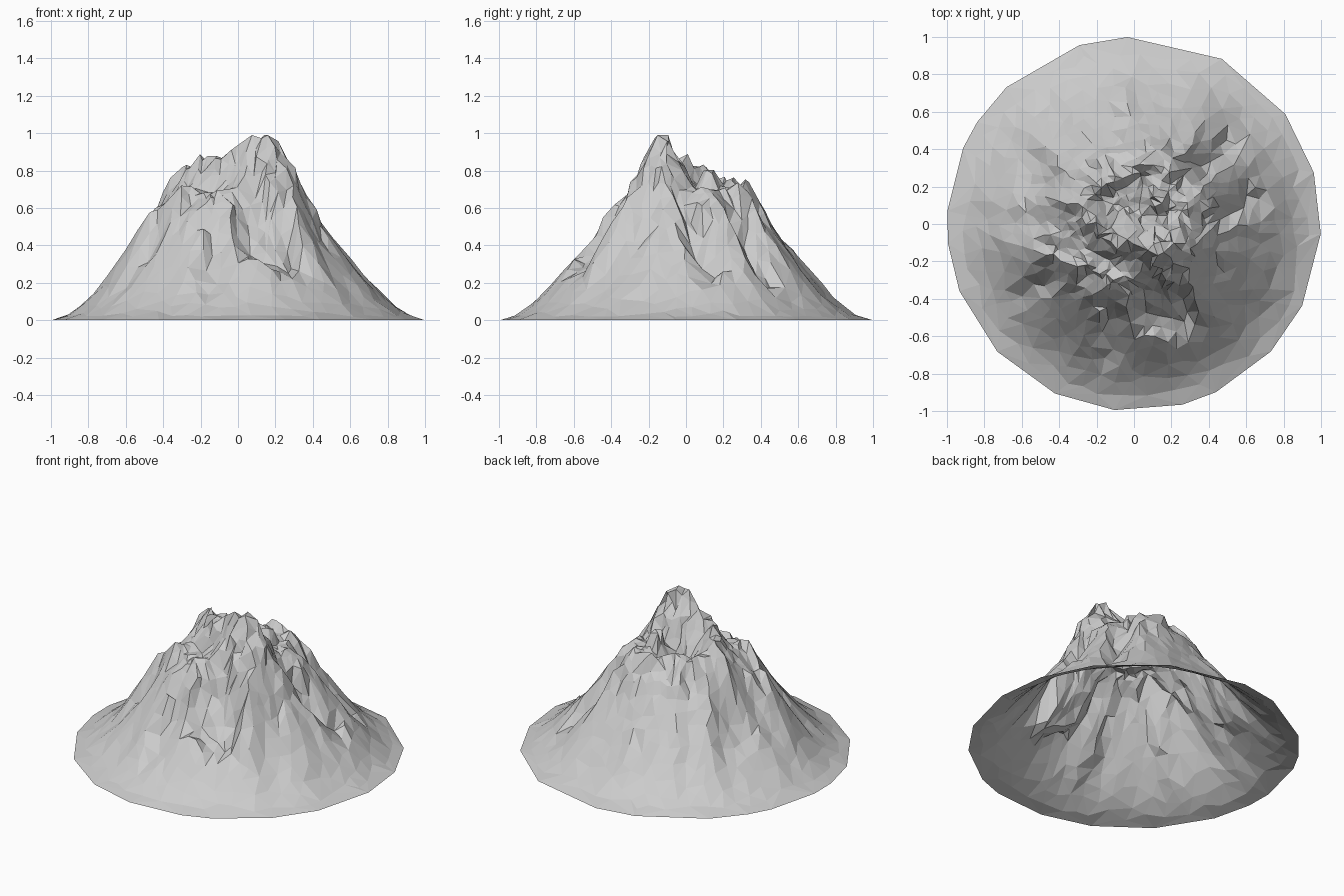
import bpy, math, random
from mathutils import Vector, noise, geometry

random.seed(7)
if "Cube" in bpy.data.objects:
    bpy.data.objects.remove(bpy.data.objects["Cube"], do_unlink=True)

# Slope profile: radius, height
PROFILE = [(0, .64), (.18, .65), (.3, .71), (.4, .61), (.5, .46), (.6, .33),
           (.7, .21), (.8, .105), (.9, .03), (1, 0)]
# Crest lines: start, end (x, y, z) and steepness of their flanks
CRESTS = [((.08, -.13, 1.0), (.18, -.13, 1.03), 2),
          ((.18, -.13, 1.02), (.34, -.08, .73), 1.8),
          ((.08, -.13, .95), (-.14, -.06, .9), 1.9),
          ((-.14, -.06, .9), (-.3, .1, .86), 1.9),
          ((-.3, .1, .86), (-.22, .2, .78), 1.9),
          ((-.22, .2, .78), (.05, .32, .77), 1.9),
          ((.05, .32, .77), (.2, .3, .72), 1.9),
          ((-.3, -.2, .74), (-.45, -.17, .62), 1.7),
          ((.1, .08, .8), (.12, .14, .86), 2.4),
          ((.1, -.22, .78), (-.05, -.36, .67), 1.7),
          ((.22, -.25, .76), (.33, -.38, .55), 1.7)]
# Rocky hollows and ravines: start, end (x, y), radius and depth
HOLLOWS = [((.1, -.42), (.2, -.46), .16, .13),
           ((-.5, .26), (-.52, .22), .1, .06),
           ((.42, .03), (.62, .13), .07, .08),
           ((-.12, -.5), (-.17, -.68), .07, .05),
           ((.33, .28), (.48, .42), .08, .06)]
# Corners of the foot, in degrees
FOOT = [92, 62, 36, 16, -3, -26, -43, -64, -75, -96, -115, -137, -159, -174,
        176, 156, 147, 133, 107]


def slope_height(r):
    for (r0, z0), (r1, z1) in zip(PROFILE, PROFILE[1:]):
        if r <= r1:
            return z0 + (z1 - z0) * (r - r0) / (r1 - r0)
    return 0


def nearest(p, a, b):
    # Position along a line from a to b, and the distance from it
    flat = b - a
    t = max(0, min(1, (p - a).dot(flat) / flat.length_squared))
    return t, (p - a - flat * t).length


def crest_height(p, a, b, steep):
    t, gap = nearest(p, Vector(a[:2]), Vector(b[:2]))
    return a[2] + (b[2] - a[2]) * t - steep * gap


def hollow_amount(p, a, b, radius):
    gap = nearest(p, Vector(a), Vector(b))[1]
    return max(0, min(1, 2 * (1 - gap / radius)))


def mountain_point(p):
    r = p.length
    z = max([slope_height(r)] + [crest_height(p, *c) for c in CRESTS])
    d = p.normalized() if r > .01 else Vector((1, 0))
    # Gullies running down the flanks
    flank = max(0, 1 - abs(r - .5) / .4)
    z += .07 * flank * noise.noise(Vector((d.x * 4, d.y * 4, r * 1.5)))
    z += .06 * flank * noise.noise(Vector((d.x * 10, d.y * 10, r * 3)))
    # Broken rock near the top and in the hollows, pushed into small overhangs
    rough = max(0, min(1, (z - .42) / .25))
    for a, b, radius, depth in HOLLOWS:
        amount = hollow_amount(p, a, b, radius)
        z -= depth * amount
        rough = max(rough, .6 * amount)
    q = Vector((p.x, p.y, z))
    z += rough * .035 * noise.noise(q * 12)
    shift = noise.noise_vector(q * 10) * .045 * rough
    return Vector((p.x + shift.x, p.y + shift.y, max(z, .004)))


# Scatter points, closer together towards the summit
foot = [Vector((math.cos(math.radians(a)), math.sin(math.radians(a)))) for a in FOOT]
points = []
for i in range(14000):
    a, r = random.uniform(0, math.tau), random.uniform(0, .94)
    p = Vector((r * math.cos(a), r * math.sin(a)))
    gap = .032 + .075 * max(0, r - .35)
    if all((p - o).length_squared > gap * gap for o in points):
        points.append(p)

# Triangulate and raise the open shell
flat, _, faces, *_ = geometry.delaunay_2d_cdt(foot + points, [], [], 0, 1e-5)
verts = [Vector((p.x, p.y, 0)) if p.length > .99 else mountain_point(p) for p in flat]

mesh = bpy.data.meshes.new("mountain")
mesh.from_pydata([v[:] for v in verts], [], faces)
mesh.update()
mountain = bpy.data.objects.new("mountain", mesh)
bpy.context.collection.objects.link(mountain)

# Plain rock colour
rock = bpy.data.materials.new("grey rock")
rock.use_nodes = True
colour = (.6, .6, .6, 1)
rock.diffuse_color = colour
rock.node_tree.nodes["Principled BSDF"].inputs["Base Color"].default_value = colour
mesh.materials.append(rock)
